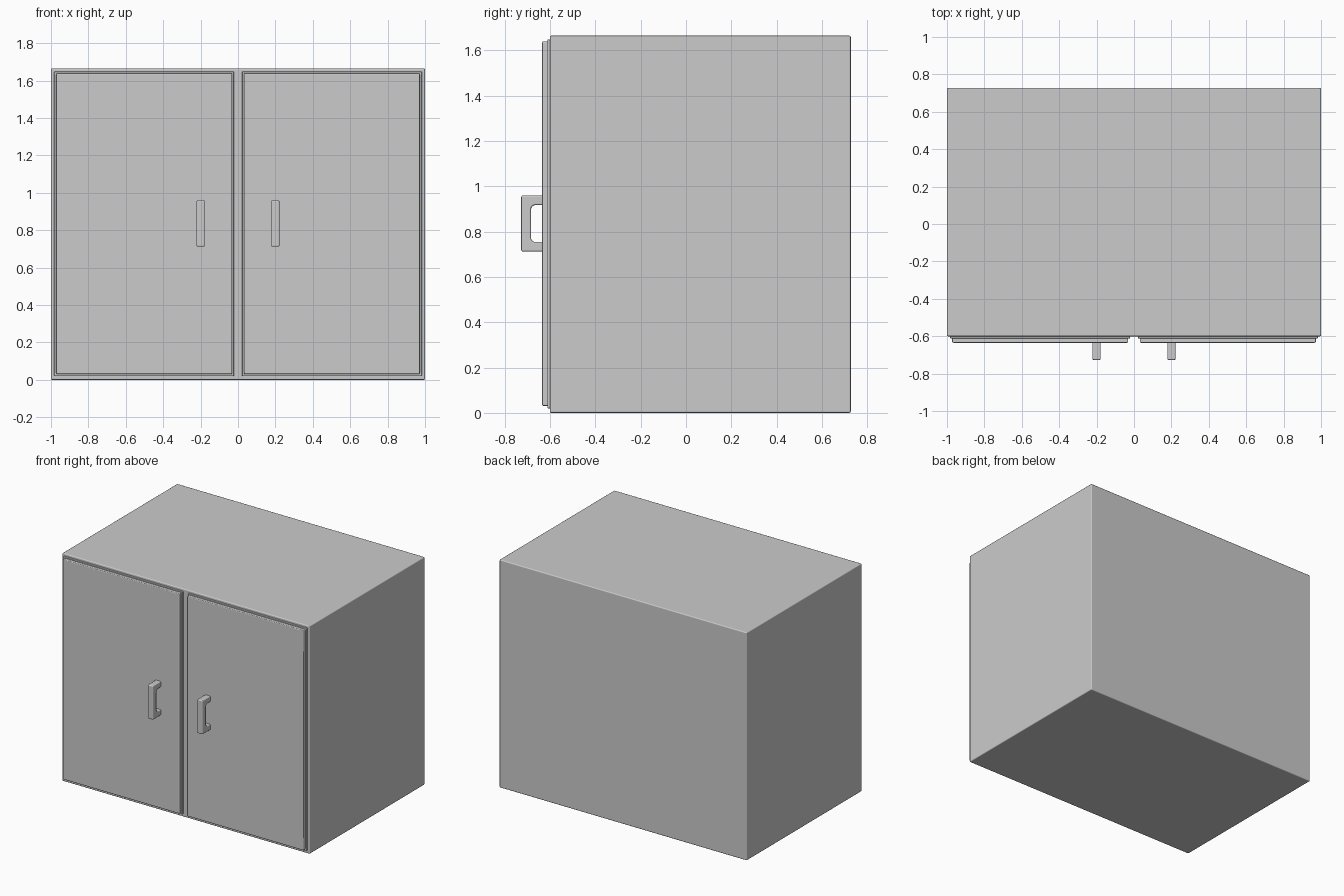
import bpy, bmesh, math
from mathutils import Vector

if "Cube" in bpy.data.objects:
    bpy.data.objects.remove(bpy.data.objects["Cube"])


def finish(name, bm, bevel, mirror=False):
    bmesh.ops.recalc_face_normals(bm, faces=bm.faces)
    me = bpy.data.meshes.new(name)
    bm.to_mesh(me)
    bm.free()
    ob = bpy.data.objects.new(name, me)
    bpy.context.collection.objects.link(ob)
    mod = ob.modifiers.new("rounded_edges", 'BEVEL')
    mod.width, mod.segments = bevel, 2
    mod.limit_method, mod.angle_limit = 'ANGLE', math.radians(40)
    mod.harden_normals = True
    if mirror:
        ob.modifiers.new("other_side", 'MIRROR')
    for p in me.polygons:
        p.use_smooth = True
    return ob


def box(name, lo, hi, bevel, mirror=False):
    bm = bmesh.new()
    bmesh.ops.create_cube(bm, size=1)
    lo, hi = Vector(lo), Vector(hi)
    bmesh.ops.scale(bm, vec=hi - lo, verts=bm.verts)
    bmesh.ops.translate(bm, vec=(lo + hi) / 2, verts=bm.verts)
    return finish(name, bm, bevel, mirror)


# Cabinet body
box("cabinet_body", (-1, -0.601, 0), (1, 0.727, 1.665), 0.007)

# Doors: thin backing flange with a raised panel, mirrored to the left
box("door_flange", (0.021, -0.612, 0.02), (0.983, -0.595, 1.648), 0.004, True)
box("door_panel", (0.031, -0.635, 0.031), (0.972, -0.605, 1.639), 0.006, True)

# Handle: bracket profile in the side plane with filleted inner corners
y_out, y_in, y_door = -0.727, -0.684, -0.63
z0, z1, zi0, zi1, r = 0.712, 0.96, 0.754, 0.917, 0.02
profile = [(y_door, z0), (y_out, z0), (y_out, z1), (y_door, z1), (y_door, zi1)]
for cz, start in ((zi1 - r, 90), (zi0 + r, 180)):
    for i in range(5):
        a = math.radians(start + 22.5 * i)
        profile.append((y_in + r + r * math.cos(a), cz + r * math.sin(a)))
profile.append((y_door, zi0))

bm = bmesh.new()
face = bm.faces.new([bm.verts.new((0.178, y, z)) for y, z in profile])
ext = bmesh.ops.extrude_face_region(bm, geom=[face], use_keep_orig=True)
bmesh.ops.translate(bm, vec=(0.044, 0, 0),
                    verts=[g for g in ext["geom"] if isinstance(g, bmesh.types.BMVert)])
finish("door_handle", bm, 0.007, True)
